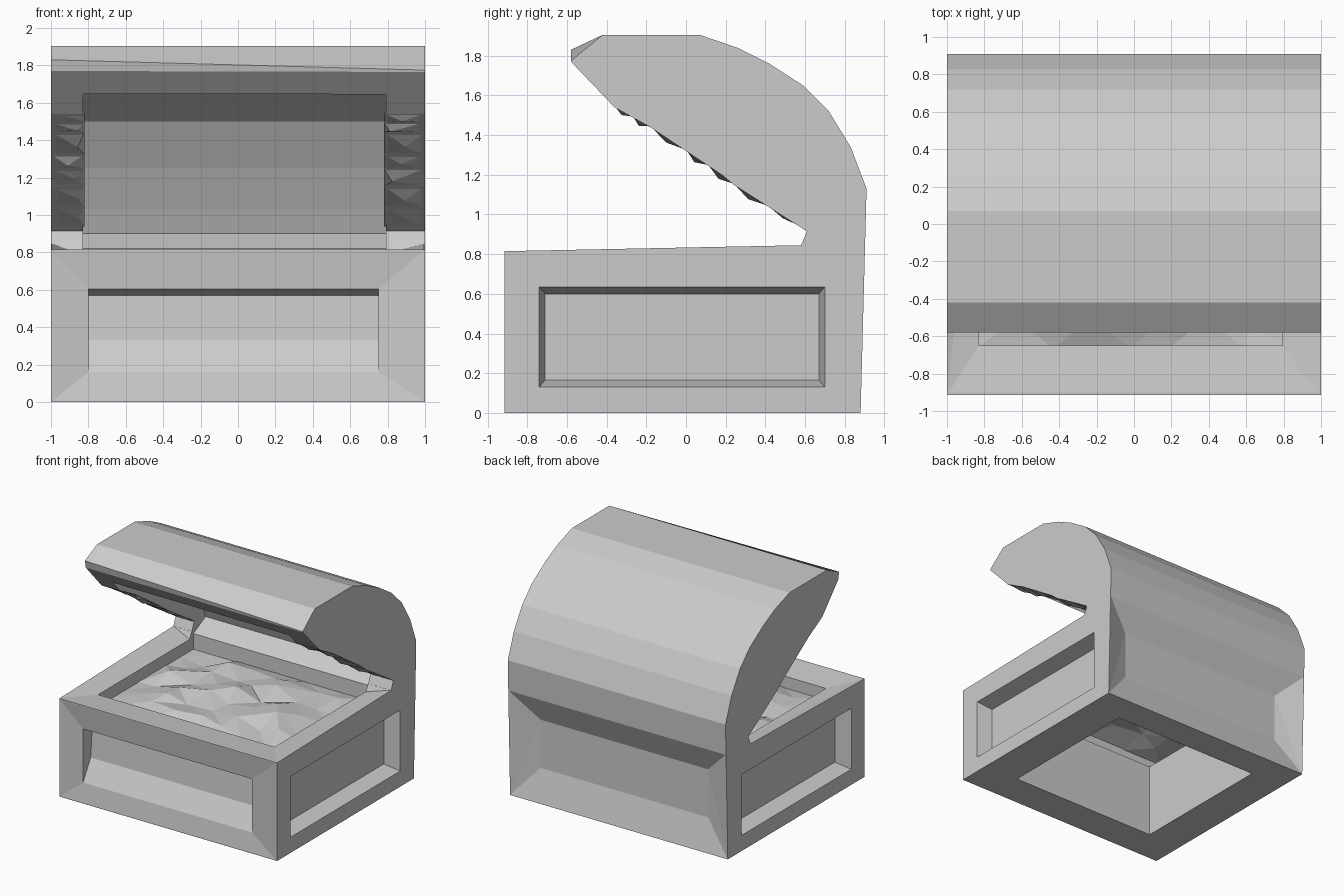
import bpy, bmesh, random
from mathutils import Vector

if "Cube" in bpy.data.objects:
    bpy.data.objects.remove(bpy.data.objects["Cube"])

random.seed(4)


def make_object(name, bm):
    bmesh.ops.recalc_face_normals(bm, faces=bm.faces[:])
    mesh = bpy.data.meshes.new(name)
    bm.to_mesh(mesh)
    bm.free()
    ob = bpy.data.objects.new(name, mesh)
    bpy.context.collection.objects.link(ob)
    return ob


def prism(name, left, right, x0, x1):
    """Join two (y, z) outlines with equal point counts at x0 and x1."""
    bm = bmesh.new()
    a = [bm.verts.new((x0, y, z)) for y, z in left]
    b = [bm.verts.new((x1, y, z)) for y, z in right]
    bm.faces.new(a)
    bm.faces.new(b)
    for i in range(len(a)):
        j = (i + 1) % len(a)
        bm.faces.new((a[i], a[j], b[j], b[i]))
    return make_object(name, bm)


def hull(name, points):
    bm = bmesh.new()
    for p in points:
        bm.verts.new(p)
    bmesh.ops.convex_hull(bm, input=bm.verts[:])
    return make_object(name, bm)


def cut(target, cutter):
    cutter.hide_render = True
    mod = target.modifiers.new("cut", 'BOOLEAN')
    mod.operation = 'DIFFERENCE'
    mod.solver = 'EXACT'
    mod.object = cutter
    bpy.context.view_layer.objects.active = target
    bpy.ops.object.modifier_apply(modifier=mod.name)
    bpy.data.objects.remove(cutter, do_unlink=True)


# Chest shell: box, hinge and open lid as one side outline
body = [(0.88, 0), (-0.915, 0), (-0.915, 0.815), (0.58, 0.845), (0.61, 0.915)]
rim = [(0.24, 1.15), (0.18, 1.20), (0, 1.32), (-0.18, 1.44), (-0.36, 1.54)]
arc = [(-0.42, 1.905), (0.07, 1.905), (0.26, 1.84), (0.42, 1.76), (0.59, 1.65),
       (0.72, 1.52), (0.83, 1.34), (0.91, 1.13)]
left = body + rim + [(-0.57, 1.77), (-0.58, 1.83)] + arc
right = body + rim + [(-0.575, 1.765), (-0.58, 1.775)] + arc
chest = prism("chest_shell", left, right, -1, 1)

# Hollow of the lid and the top opening
inside = [(-0.65, 0.62), (0.6, 0.62), (0.6, 0.82), (0.76, 0.9), (0.71, 1.03),
          (0.61, 1.25), (0.47, 1.5), (0.2, 1.67), (-0.45, 1.67), (-0.65, 1.2)]
cut(chest, prism("hollow_cutter", inside, inside, -0.83, 0.79))

# Box rim dished slightly towards the opening
cut(chest, hull("rim_cutter",
                [(x, y, z) for x in (-1, 1) for y, z in ((-0.915, 0.817), (0.58, 0.847))] +
                [(x, y, 0.79) for x in (-0.83, 0.79) for y in (-0.65, 0.55)]))

# Open underside
cut(chest, hull("bottom_cutter", [(x, y, z) for x in (-0.69, 0.68)
                                  for y in (-0.63, 0.63) for z in (-0.1, 0.66)]))

# Recessed side panels
for s in (-1, 1):
    cut(chest, hull("side_cutter",
                    [(s * 1.001, y, z) for y in (-0.74, 0.70) for z in (0.13, 0.635)] +
                    [(s * 0.87, y, z) for y in (-0.71, 0.67) for z in (0.165, 0.60)]))

# Recessed back panel with wide sloping borders
cut(chest, hull("back_cutter",
                [(x, y, z) for x in (-1, 1) for y, z in ((0.881, 0), (0.905, 0.88))] +
                [(x, 0.81, z) for x in (-0.77, 0.77) for z in (0.26, 0.66)]))

# Front frame dished slightly, then a panel with a sloping lower half
cut(chest, hull("front_frame_cutter",
                [(x, -0.916, z) for x in (-1, 1) for z in (0, 0.815)] +
                [(x, -0.89, z) for x in (-0.80, 0.75) for z in (0.16, 0.605)]))
groove = [(-0.93, 0.15), (-0.89, 0.16), (-0.79, 0.33), (-0.77, 0.57),
          (-0.89, 0.605), (-0.93, 0.61)]
cut(chest, prism("front_cutter", groove, groove, -0.80, 0.75))

# Jagged inner edges along both side rims of the lid
edge = [Vector((0, y, z)) for y, z in ((0.58, 0.935), (0.41, 1.04), *rim[:1],
        (0.11, 1.245), *rim[2:4], (-0.27, 1.49), *rim[4:])]
down = Vector((0, -0.55, -0.83))
for name, xi, xo in (("left_rim_teeth", -0.82, -1), ("right_rim_teeth", 0.78, 1)):
    bm = bmesh.new()
    for p, q in zip(edge, edge[1:]):
        corners = [bm.verts.new(v + Vector((x, 0, 0)) - down * 0.005)
                   for v, x in ((p, xi), (q, xi), (q, xo), (p, xo))]
        mid = (p + q) / 2 + down * random.uniform(0.005, 0.025)
        tip = bm.verts.new(mid + Vector((xi + (xo - xi) * random.uniform(0.1, 0.6), 0, 0)))
        bm.faces.new(corners)
        for i in range(4):
            bm.faces.new((corners[i], corners[(i + 1) % 4], tip))
    make_object(name, bm)

# Lumpy treasure heap
bm = bmesh.new()
bmesh.ops.create_grid(bm, x_segments=8, y_segments=7, size=1)
for v in bm.verts:
    u, w = v.co.x, v.co.y
    dome = (1 - u * u) * (1 - w * w)
    if dome > 0.01:
        u += random.uniform(-0.06, 0.06)
        w += random.uniform(-0.06, 0.06)
    v.co = (-0.02 + 0.82 * u, -0.025 + 0.64 * w,
            0.69 + 0.07 * dome + (random.uniform(-0.03, 0.05) if dome > 0.01 else 0))
bmesh.ops.triangulate(bm, faces=bm.faces[:])
make_object("treasure_heap", bm)
